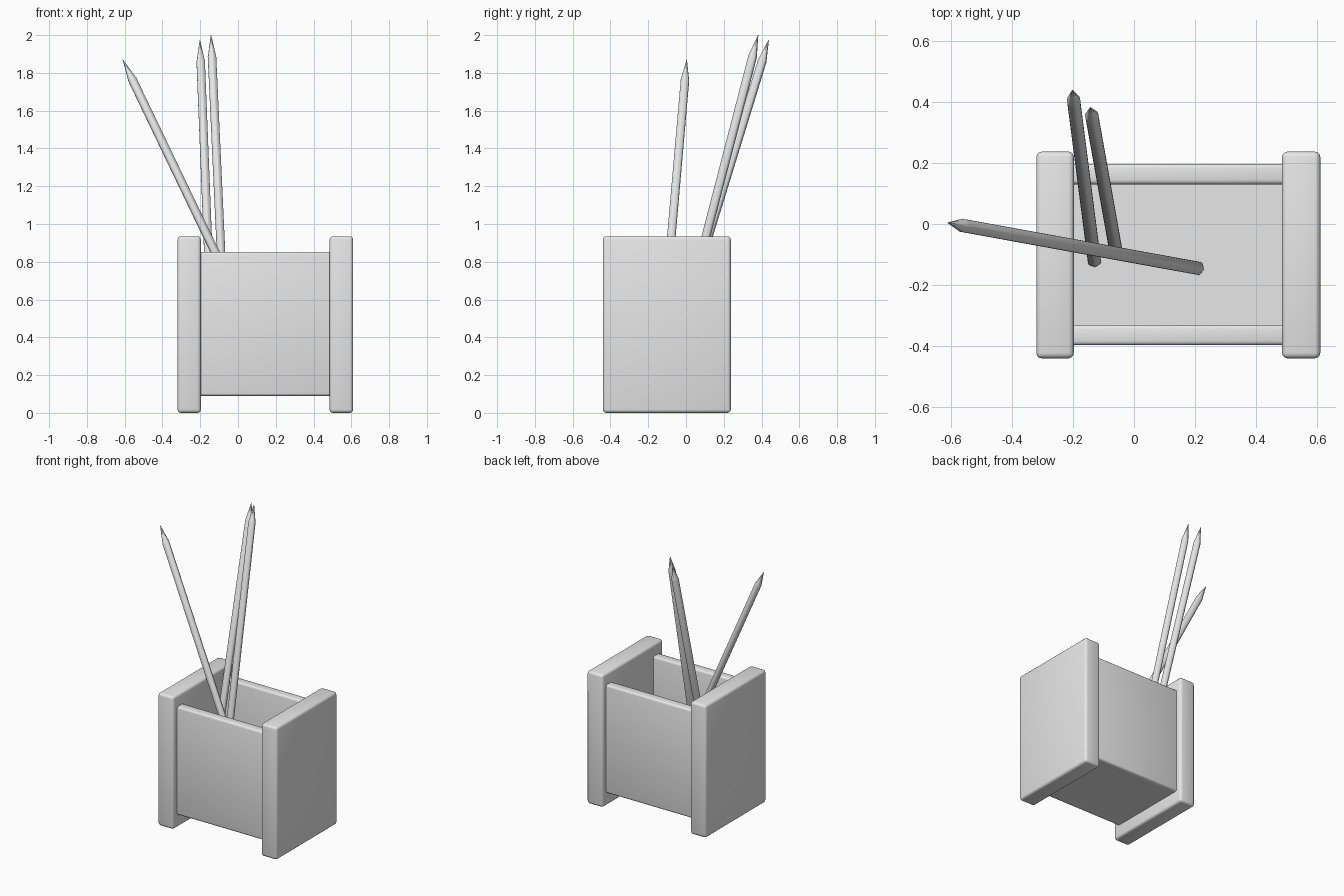
import bpy
from mathutils import Vector

if "Cube" in bpy.data.objects:
    bpy.data.objects.remove(bpy.data.objects["Cube"], do_unlink=True)

grey = bpy.data.materials.new("plain_grey")
grey.use_nodes = True
colour = (0.8, 0.8, 0.8, 1)
grey.diffuse_color = colour
grey.node_tree.nodes["Principled BSDF"].inputs["Base Color"].default_value = colour


def finish(obj, name, angle):
    obj.name = name
    obj.data.materials.append(grey)
    bpy.ops.object.shade_smooth_by_angle(angle=angle)


def board(name, low, high, bevel):
    """Wooden board between two corners with rounded edges."""
    low, high = Vector(low), Vector(high)
    bpy.ops.mesh.primitive_cube_add(size=1, location=(low + high) / 2)
    obj = bpy.context.object
    obj.scale = high - low
    bpy.ops.object.transform_apply(location=False, rotation=False, scale=True)
    if bevel:
        mod = obj.modifiers.new("rounded_edges", "BEVEL")
        mod.width = bevel
        mod.segments = 3
        bpy.ops.object.modifier_apply(modifier=mod.name)
    finish(obj, name, 0.6)


def pencil(name, base, tip, radius=0.025, point=0.11):
    """Hexagonal shaft with a sharpened point, leaning from base to tip."""
    base, tip = Vector(base), Vector(tip)
    axis = tip - base
    length = axis.length
    turn = axis.to_track_quat("Z", "Y")
    shaft = length - point
    bpy.ops.mesh.primitive_cylinder_add(vertices=6, radius=radius, depth=shaft)
    obj = bpy.context.object
    mesh = obj.data
    # Soften the long edges of the shaft
    mod = obj.modifiers.new("soft_edges", "BEVEL")
    mod.width = 0.006
    mod.segments = 2
    mod.limit_method = "ANGLE"
    mod.angle_limit = 0.7
    bpy.ops.object.modifier_apply(modifier=mod.name)
    mesh = obj.data
    for v in mesh.vertices:
        v.co.z += shaft / 2
    # Sharpen: draw the top ring up to a point
    for v in mesh.vertices:
        if v.co.z > shaft - 0.001:
            v.co = (v.co.x * 0.06, v.co.y * 0.06, length)
    obj.rotation_mode = "QUATERNION"
    obj.rotation_quaternion = turn
    obj.location = base
    finish(obj, name, 0.6)


# Side panels
board("right_side_panel", (-0.32, -0.44, 0), (-0.197, 0.237, 0.935), 0.018)
board("left_side_panel", (0.485, -0.44, 0), (0.61, 0.237, 0.935), 0.018)

# Front and back boards, let slightly into the side panels
board("front_board", (-0.21, -0.397, 0.09), (0.5, -0.33, 0.853), 0.014)
board("back_board", (-0.21, 0.13, 0.09), (0.5, 0.197, 0.853), 0.014)

# Floor of the holder
board("floor", (-0.21, -0.345, 0.09), (0.5, 0.145, 0.155), 0)

# Pencils standing on the floor
pencil("leaning_pencil", (0.21, -0.145, 0.16), (-0.61, 0.004, 1.87))
pencil("back_pencil", (-0.13, -0.12, 0.16), (-0.202, 0.438, 1.975))
pencil("middle_pencil", (-0.058, -0.095, 0.16), (-0.143, 0.382, 2.0))
